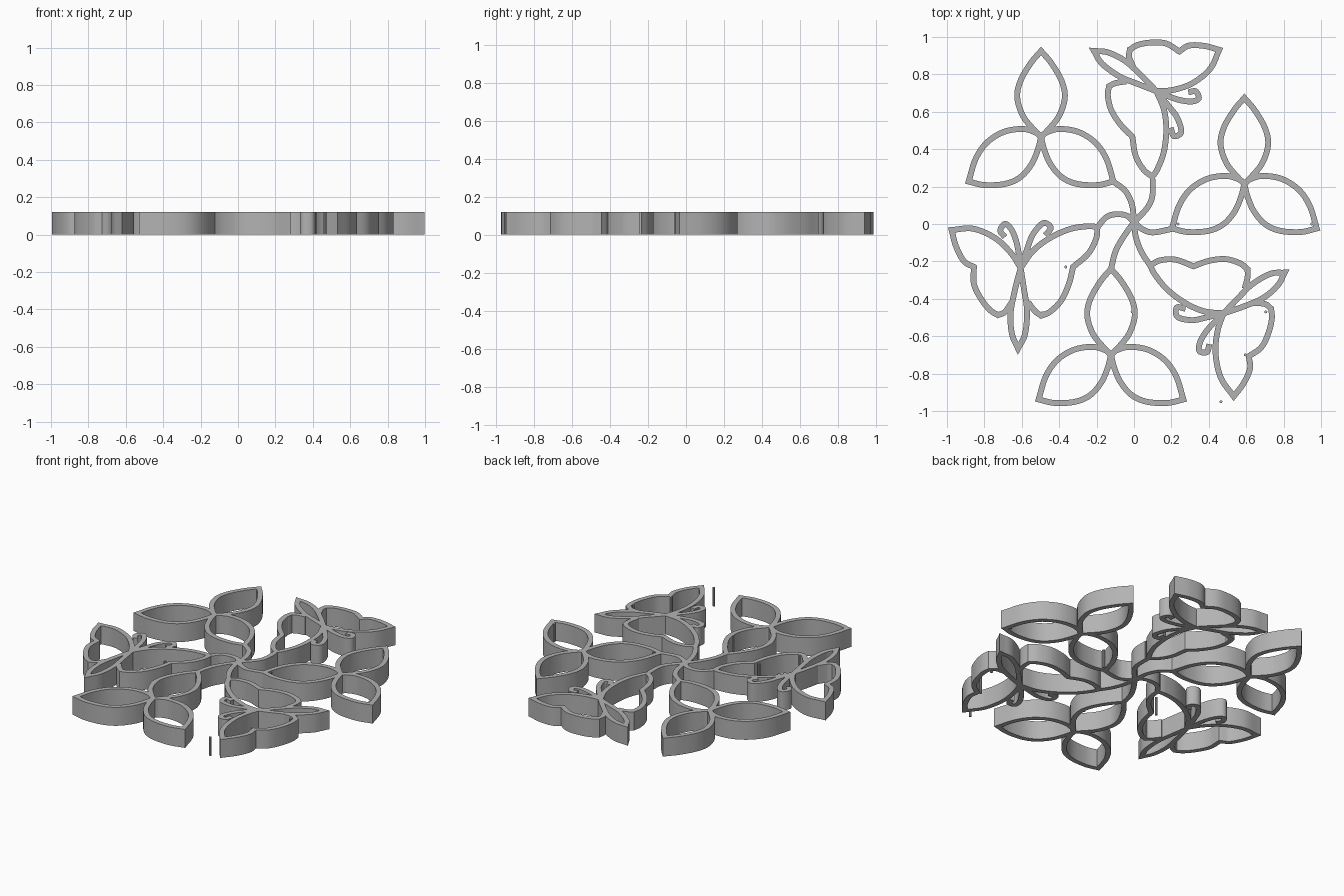
import bpy
import bmesh
from mathutils import Matrix, Vector

HEIGHT = 0.12
WALL = 0.031
STEPS = 7

if "Cube" in bpy.data.objects:
    bpy.data.objects.remove(bpy.data.objects["Cube"], do_unlink=True)

grey = bpy.data.materials.new("plain grey")
grey.use_nodes = True
grey.diffuse_color = (0.45, 0.45, 0.45, 1)
grey.node_tree.nodes["Principled BSDF"].inputs["Base Color"].default_value = grey.diffuse_color


def smooth_strand(points):
    """Points along a smooth curve that passes through every given point."""
    pts = [Vector(p) for p in points]
    pts = [2 * pts[0] - pts[1]] + pts + [2 * pts[-1] - pts[-2]]
    result = []
    for a, b, c, d in zip(pts, pts[1:], pts[2:], pts[3:]):
        for i in range(STEPS):
            t = i / STEPS
            result.append(b + (c - a) * t / 2
                          + (2 * a - 5 * b + 4 * c - d) * t * t / 2
                          + (3 * b - a - 3 * c + d) * t ** 3 / 2)
    return result + [pts[-2]]


def outline(*strands):
    """Join smooth strands end to end, leaving a sharp corner at each join."""
    path = []
    for strand in strands:
        path += smooth_strand(strand)[1 if path else 0:]
    return path


def build_walls(name, paths):
    """Raise each path as an upright sheet, then thicken it into a wall."""
    bm = bmesh.new()
    for path in paths:
        closed = (path[0] - path[-1]).length < 0.001
        path = path[:-1] if closed else path
        low = [bm.verts.new((p.x, p.y, 0)) for p in path]
        high = [bm.verts.new((p.x, p.y, HEIGHT)) for p in path]
        for i in range(0 if closed else 1, len(path)):
            bm.faces.new((low[i - 1], low[i], high[i], high[i - 1]))
    mesh = bpy.data.meshes.new(name)
    bm.to_mesh(mesh)
    bm.free()
    mesh.materials.append(grey)
    obj = bpy.data.objects.new(name, mesh)
    bpy.context.collection.objects.link(obj)
    thick = obj.modifiers.new("wall thickness", "SOLIDIFY")
    thick.thickness = WALL
    thick.offset = 0
    thick.use_even_offset = True
    bpy.ops.object.select_all(action="DESELECT")
    bpy.context.view_layer.objects.active = obj
    obj.select_set(True)
    bpy.ops.object.modifier_apply(modifier=thick.name)
    bpy.ops.object.shade_smooth_by_angle()


def mirrored(points):
    return [(-x, y) for x, y in points]


# Flowers: one upright petal and a mirrored pair of side petals
petal_side = [(0, .46), (.055, .395), (.11, .3), (.127, .21), (.095, .11), (.03, .03), (0, 0)]
upper_edge = [(0, 0), (.03, .025), (.1, .043), (.2, .027), (.29, -.03), (.35, -.118), (.387, -.238)]
lower_edge = [(.387, -.238), (.3, -.257), (.19, -.25), (.11, -.214), (.05, -.144), (.016, -.064), (0, 0)]
flower = [
    outline(petal_side, mirrored(petal_side)[::-1]),
    outline(upper_edge, lower_edge),
    outline(mirrored(upper_edge), mirrored(lower_edge)),
]
flower_centres = {
    "back_flower": (-.497, .465),
    "side_flower": (.59, .214),
    "front_flower": (-.123, -.7),
}
for name, centre in flower_centres.items():
    build_walls(name, [[p + Vector(centre) for p in path] for path in flower])

# Butterfly: body, two wings and two curled feelers
neck = (-.606, -.235)
tail = (-.62, -.665)
body = outline([neck, (-.636, -.35), (-.66, -.48), (-.652, -.59), tail],
               [tail, (-.583, -.59), (-.572, -.465), (-.588, -.35), neck])
left_wing = outline(
    [neck, (-.658, -.155), (-.743, -.075), (-.86, -.025), (-.975, -.032)],
    [(-.975, -.032), (-.952, -.118), (-.91, -.198), (-.856, -.23)],
    [(-.856, -.23), (-.856, -.32), (-.818, -.4), (-.77, -.46), (-.727, -.487)],
    [(-.727, -.487), (-.69, -.47), (-.652, -.417)])
right_wing = outline(
    [neck, (-.54, -.144), (-.45, -.075), (-.342, -.027), (-.246, -.012), (-.195, -.016)],
    [(-.195, -.016), (-.203, -.08), (-.246, -.16), (-.326, -.23)],
    [(-.326, -.23), (-.348, -.32), (-.39, -.41), (-.45, -.47), (-.497, -.49)],
    [(-.497, -.49), (-.53, -.465), (-.567, -.417)])
left_feeler = outline([neck, (-.625, -.11), (-.655, -.03), (-.69, 0), (-.715, -.035), (-.69, -.07)])
right_feeler = outline([neck, (-.57, -.13), (-.54, -.055), (-.485, .005), (-.445, -.02), (-.475, -.06)])
butterfly = [body, left_wing, right_wing, left_feeler, right_feeler]


def frame(left, right, end):
    """Matrix whose columns are the two wing tips and the tail tip."""
    return Matrix((left + (1,), right + (1,), end + (1,))).transposed()


rest = frame((-1.0, -.016), (-.18, -.005), (-.62, -.711))
placements = {
    "left_butterfly": rest,
    "back_butterfly": frame((.48, .945), (.1, .235), (-.25, .947)),
    "front_butterfly": frame((.535, -.953), (.07, -.214), (.84, -.235)),
}
for name, target in placements.items():
    move = target @ rest.inverted()
    build_walls(name, [[(move @ Vector((p.x, p.y, 1))).to_2d() for p in path] for path in butterfly])

# Stems join every flower and butterfly at the middle
hub = (0, .01)
stems = [
    [hub, (-.04, .045), (-.1, .052), (-.15, .035), (-.195, -.016)],
    [hub, (.07, .085), (.098, .15), (.1, .24)],
    [hub, (.01, -.07), (.04, -.15), (.085, -.22)],
    [hub, (-.01, .1), (-.045, .175), (-.11, .227)],
    [hub, (.04, -.025), (.1, -.045), (.203, -.026)],
    [hub, (-.06, -.075), (-.1, -.15), (-.123, -.24)],
]
build_walls("stems", [outline(stem) for stem in stems])

# Thin upright pegs
pegs = [(.465, -.95), (.71, .47), (.235, 0), (.95, 0), (-.01, -.47), (-.49, -.475), (-.365, -.23),
        (.705, -.47), (.595, -.7), (.595, -.23), (-.73, .47), (-.37, .7), (-.13, .7)]
for x, y in pegs:
    bpy.ops.mesh.primitive_cylinder_add(vertices=8, radius=.008, depth=HEIGHT, location=(x, y, HEIGHT / 2))
    bpy.context.object.name = "peg"
    bpy.context.object.data.materials.append(grey)
